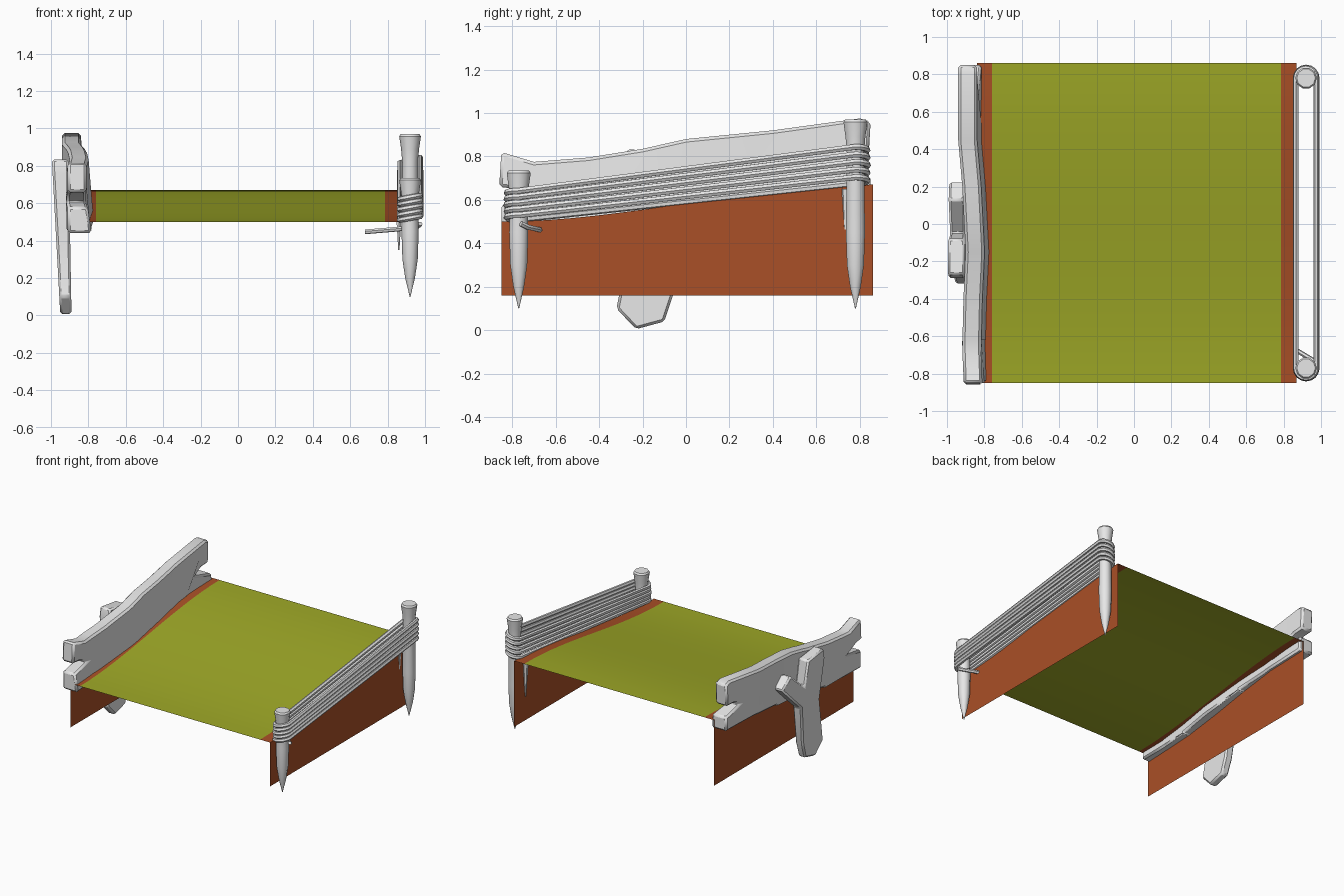
import bpy, bmesh, math, random
from mathutils import Vector

random.seed(4)
cube = bpy.data.objects.get("Cube")
if cube:
    bpy.data.objects.remove(cube, do_unlink=True)


def material(name, color):
    m = bpy.data.materials.new(name)
    m.use_nodes = True
    m.diffuse_color = (*color, 1)
    bsdf = next(n for n in m.node_tree.nodes if n.type == 'BSDF_PRINCIPLED')
    bsdf.inputs["Base Color"].default_value = (*color, 1)
    return m


GRASS = material("grass green", (0.34, 0.39, 0.02))
EARTH = material("earth brown", (0.40, 0.08, 0.02))
GREY = material("pale grey", (0.8, 0.8, 0.8))


def finish(name, bm, mats, angle=None, bevel=0, fix_normals=True):
    if fix_normals:
        bmesh.ops.recalc_face_normals(bm, faces=bm.faces)
    me = bpy.data.meshes.new(name)
    bm.to_mesh(me)
    bm.free()
    ob = bpy.data.objects.new(name, me)
    bpy.context.collection.objects.link(ob)
    for m in mats:
        me.materials.append(m)
    if bevel:
        mod = ob.modifiers.new("worn edges", 'BEVEL')
        mod.width = bevel
        mod.segments = 1
        mod.limit_method = 'ANGLE'
    if angle:
        bpy.ops.object.select_all(action='DESELECT')
        ob.select_set(True)
        bpy.context.view_layer.objects.active = ob
        bpy.ops.object.shade_smooth_by_angle(angle=math.radians(angle))
    return ob


# Sloping ground: an open sheet with earth borders and hanging side walls
Y0, Y1, WALL_BOTTOM = -0.85, 0.86, 0.16


def ground_z(y):
    t = (y - Y0) / (Y1 - Y0)
    return 0.5 + 0.17 * t * t * (3 - 2 * t)


bm = bmesh.new()
columns = [-0.84, -0.76, 0.785, 0.87]
steps = 16
rows = []
for i in range(steps + 1):
    y = Y0 + (Y1 - Y0) * i / steps
    row = [bm.verts.new((x, y, ground_z(y))) for x in columns]
    left = bm.verts.new((columns[0], y, WALL_BOTTOM))
    right = bm.verts.new((columns[-1], y, WALL_BOTTOM))
    rows.append([left, *row, right])
for a, b in zip(rows, rows[1:]):
    for j in range(len(a) - 1):
        f = bm.faces.new((a[j], a[j + 1], b[j + 1], b[j]))
        f.material_index = 0 if j == 2 else 1
finish("ground_slope", bm, [GRASS, EARTH], angle=30, fix_normals=False)


# Pointed posts, turned from a profile
POST_X = 0.92
SIDES = 10


def post(name, y, top):
    profile = [(0.1, 0.002), (0.2, 0.026), (0.3, 0.041), (0.45, 0.046),
               (top - 0.15, 0.042), (top - 0.08, 0.048),
               (top - 0.012, 0.058), (top, 0.05)]
    bm = bmesh.new()
    rings = []
    for z, r in profile:
        ring = []
        for k in range(SIDES):
            a = math.tau * k / SIDES
            ring.append(bm.verts.new((POST_X + r * math.cos(a), y + r * math.sin(a), z)))
        rings.append(ring)
    for a, b in zip(rings, rings[1:]):
        for k in range(SIDES):
            n = (k + 1) % SIDES
            bm.faces.new((a[k], a[n], b[n], b[k]))
    bm.faces.new(rings[0])
    bm.faces.new(rings[-1])
    finish(name, bm, [GREY], angle=40)


FRONT_Y, BACK_Y = -0.77, 0.78
post("front_post", FRONT_Y, 0.735)
post("back_post", BACK_Y, 0.97)


# Ropes wound around both posts
def rope(name, points, closed, radius=0.015):
    cu = bpy.data.curves.new(name, 'CURVE')
    cu.dimensions = '3D'
    cu.bevel_depth = radius
    cu.bevel_resolution = 1
    cu.use_fill_caps = True
    sp = cu.splines.new('POLY')
    sp.points.add(len(points) - 1)
    for p, co in zip(sp.points, points):
        p.co = (*co, 1)
    sp.use_cyclic_u = closed
    cu.materials.append(GREY)
    ob = bpy.data.objects.new(name, cu)
    bpy.context.collection.objects.link(ob)
    bpy.ops.object.select_all(action='DESELECT')
    ob.select_set(True)
    bpy.context.view_layer.objects.active = ob
    bpy.ops.object.convert(target='MESH')
    bpy.ops.object.shade_smooth_by_angle(angle=math.radians(50))


LOOPS = 5
for i in range(LOOPS):
    z_front = 0.52 + 0.028 * i
    z_back = 0.69 + 0.035 * i
    r = 0.058 + random.uniform(-0.004, 0.004)
    pts = []
    for k in range(9):
        a = math.pi * k / 8
        pts.append((POST_X + r * math.cos(a), BACK_Y + r * math.sin(a),
                    z_back + 0.014 * math.cos(a)))
    for k in range(9):
        a = math.pi * (1 + k / 8)
        pts.append((POST_X + r * math.cos(a), FRONT_Y + r * math.sin(a),
                    z_front + 0.01 * math.cos(a)))
    rope(f"rope_loop_{i + 1}", pts, True)

rope("rope_tail", [(0.975, -0.76, 0.49), (0.96, -0.73, 0.475),
                   (0.86, -0.67, 0.462), (0.68, -0.64, 0.447)], False, 0.013)

# Splinter beside the back post
bm = bmesh.new()
bmesh.ops.create_cone(bm, cap_ends=True, segments=6, radius1=0.004, radius2=0.024, depth=0.3)
bmesh.ops.translate(bm, verts=bm.verts, vec=(0.86, 0.735, 0.5))
finish("splinter", bm, [GREY], angle=40)


# Boards: an outline in y and z, given thickness and bent along x
def board(name, outline, cuts, sides, bevel):
    bm = bmesh.new()
    face = bm.faces.new([bm.verts.new((0, y, z)) for y, z in outline])
    ext = bmesh.ops.extrude_face_region(bm, geom=[face])
    for v in ext["geom"]:
        if isinstance(v, bmesh.types.BMVert):
            v.co.x = 1
    for y in cuts:
        bmesh.ops.bisect_plane(bm, geom=bm.verts[:] + bm.edges[:] + bm.faces[:],
                               plane_co=(0, y, 0), plane_no=Vector((0, 1, 0)))
    for v in bm.verts:
        outer, inner = sides(v.co.y, v.co.z)
        v.co.x = inner if v.co.x > 0.5 else outer
    finish(name, bm, [GREY], angle=35, bevel=bevel)


BEND = [(-0.86, -0.86), (-0.65, -0.868), (-0.4, -0.862), (-0.15, -0.85),
        (0.2, -0.868), (0.45, -0.89), (0.86, -0.89)]


def plank_sides(y, z):
    for (ya, xa), (yb, xb) in zip(BEND, BEND[1:]):
        if y <= yb:
            break
    x = xa + (xb - xa) * (y - ya) / (yb - ya)
    low = max(0, ground_z(y) + 0.13 - z) * 0.15
    return x - 0.05, max(x + 0.05 + low, -0.815 if z < ground_z(y) + 0.05 else -1)


plank = [(-0.85, 0.44), (-0.6, 0.45), (-0.4, 0.46), (-0.1, 0.5), (0.2, 0.55),
         (0.5, 0.59), (0.85, 0.6),
         (0.85, 0.71), (0.68, 0.75), (0.75, 0.785), (0.84, 0.79), (0.85, 0.96),
         (0.8, 0.975), (0.4, 0.92), (0, 0.88), (-0.2, 0.835), (-0.45, 0.795),
         (-0.7, 0.775), (-0.85, 0.82),
         (-0.86, 0.66), (-0.78, 0.65), (-0.68, 0.61), (-0.85, 0.58)]
board("side_plank", plank, [-0.62, -0.4, -0.15, 0.2, 0.45], plank_sides, 0.014)


# Forked brace leaning against the plank
def brace_sides(y, z):
    t = 1 - z / 0.83
    return -0.995 + 0.045 * t, -0.905 + 0.015 * t


brace = [(-0.32, 0.1), (-0.23, 0.005), (-0.1, 0.04), (-0.06, 0.16), (-0.02, 0.46),
         (0.23, 0.69), (0.13, 0.77), (-0.05, 0.62), (-0.08, 0.81), (-0.27, 0.835),
         (-0.29, 0.76), (-0.25, 0.45)]
board("forked_brace", brace, [], brace_sides, 0.012)
